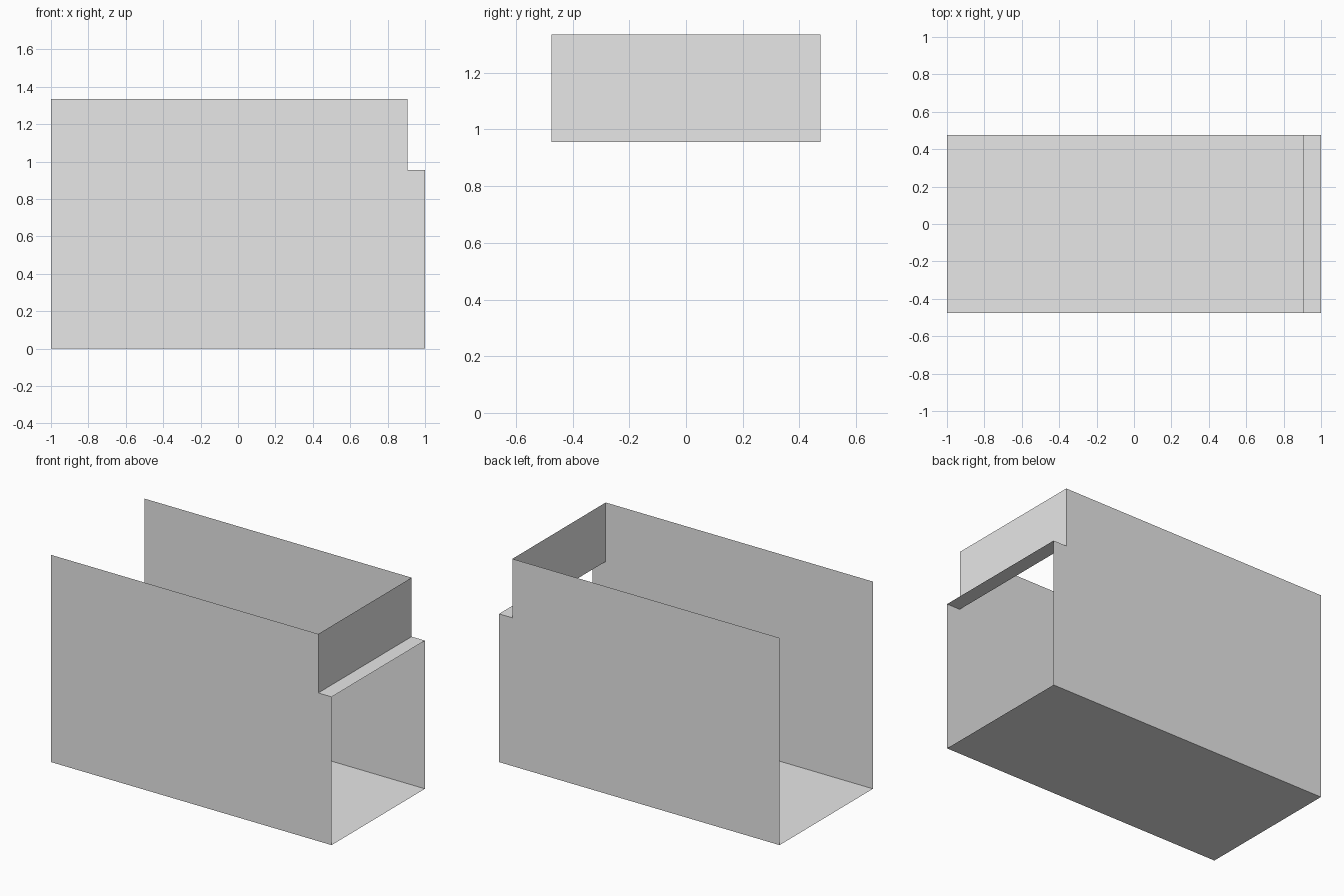
import bpy

cube = bpy.data.objects.get("Cube")
if cube:
    bpy.data.objects.remove(cube, do_unlink=True)

# Main dimensions
HALF_LENGTH, HALF_WIDTH, HEIGHT = 1.0, 0.475, 1.335
STEP_X, STEP_Z = 0.905, 0.955

grey = bpy.data.materials.new("light grey")
grey.use_nodes = True
grey.diffuse_color = (0.8, 0.8, 0.8, 1)
grey.node_tree.nodes["Principled BSDF"].inputs["Base Color"].default_value = (0.8, 0.8, 0.8, 1)


def sheet(name, points):
    """One flat, thin panel from its outline."""
    mesh = bpy.data.meshes.new(name)
    mesh.from_pydata(points, [], [range(len(points))])
    mesh.materials.append(grey)
    obj = bpy.data.objects.new(name, mesh)
    bpy.context.collection.objects.link(obj)
    return obj


def strip(name, start, end):
    """Panel spanning the width between two (x, z) profile points."""
    (xa, za), (xb, zb) = start, end
    w = HALF_WIDTH
    return sheet(name, [(xa, -w, za), (xb, -w, zb), (xb, w, zb), (xa, w, za)])


# Side walls with a notched upper corner
outline = [(-HALF_LENGTH, 0), (HALF_LENGTH, 0), (HALF_LENGTH, STEP_Z),
           (STEP_X, STEP_Z), (STEP_X, HEIGHT), (-HALF_LENGTH, HEIGHT)]
sheet("front_wall", [(x, -HALF_WIDTH, z) for x, z in outline])
sheet("back_wall", [(x, HALF_WIDTH, z) for x, z in reversed(outline)])

# Floor, facing down
strip("floor", (HALF_LENGTH, 0), (-HALF_LENGTH, 0))

# Ledge and short upper end wall; the other openings stay free
strip("ledge", (STEP_X, STEP_Z), (HALF_LENGTH, STEP_Z))
strip("upper_end_wall", (STEP_X, HEIGHT), (STEP_X, STEP_Z))
